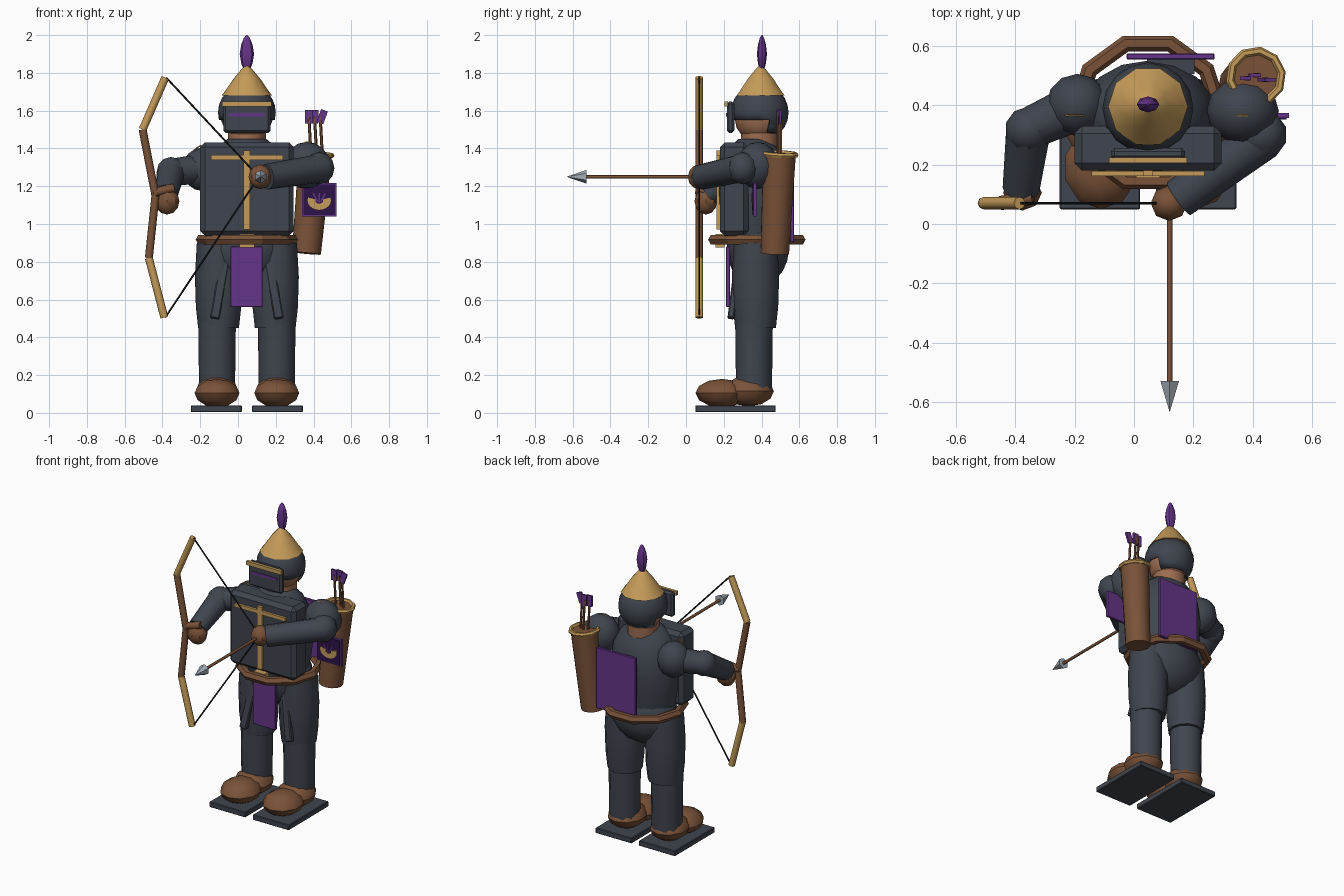
import bpy, bmesh, math
from mathutils import Vector, Matrix, Euler

if "Cube" in bpy.data.objects:
    bpy.data.objects.remove(bpy.data.objects["Cube"])

CX, CY = 0.047, 0.37  # body axis


def material(name, rgb):
    m = bpy.data.materials.new(name)
    m.diffuse_color = (*rgb, 1)
    m.use_nodes = True
    m.node_tree.nodes["Principled BSDF"].inputs["Base Color"].default_value = m.diffuse_color
    return m


ARMOR = material("dark_slate", (0.05, 0.06, 0.077))
LEATHER = material("leather_brown", (0.195, 0.085, 0.04))
SKIN = material("skin", (0.33, 0.15, 0.08))
GOLD = material("gold", (0.56, 0.33, 0.10))
PURPLE = material("purple", (0.13, 0.035, 0.25))
DEEP = material("deep_purple", (0.026, 0.006, 0.065))
STEEL = material("steel", (0.36, 0.41, 0.46))
STRING = material("string_black", (0.012, 0.014, 0.018))


def finish(bm, name, mat, angle=40):
    bmesh.ops.recalc_face_normals(bm, faces=bm.faces)
    me = bpy.data.meshes.new(name)
    bm.to_mesh(me)
    bm.free()
    me.materials.append(mat)
    ob = bpy.data.objects.new(name, me)
    bpy.context.collection.objects.link(ob)
    if angle:
        bpy.ops.object.select_all(action='DESELECT')
        ob.select_set(True)
        bpy.context.view_layer.objects.active = ob
        bpy.ops.object.shade_smooth_by_angle(angle=math.radians(angle))
    return ob


def ball(name, mat, c, r, seg=12, rings=8, angle=40):
    bm = bmesh.new()
    m = Matrix.Translation(c) @ Matrix.Diagonal((*r, 1))
    bmesh.ops.create_uvsphere(bm, u_segments=seg, v_segments=rings, radius=1, matrix=m)
    return finish(bm, name, mat, angle)


def rod(name, mat, a, b, r1, r2=None, n=12, caps=True):
    a, b = Vector(a), Vector(b)
    bm = bmesh.new()
    m = Matrix.Translation((a + b) / 2) @ (b - a).to_track_quat('Z', 'Y').to_matrix().to_4x4()
    bmesh.ops.create_cone(bm, cap_ends=caps, segments=n, radius1=r1,
                          radius2=r1 if r2 is None else r2, depth=(b - a).length, matrix=m)
    return finish(bm, name, mat, 50)


def box(name, mat, c, size, rot=(0, 0, 0), bevel=0):
    bm = bmesh.new()
    m = Matrix.Translation(c) @ Euler(rot).to_matrix().to_4x4() @ Matrix.Diagonal((*size, 1))
    bmesh.ops.create_cube(bm, size=1, matrix=m)
    if bevel:
        bmesh.ops.bevel(bm, geom=bm.edges[:], offset=bevel, segments=1, affect='EDGES')
    return finish(bm, name, mat, 0)


def lathe(name, mat, profile, c, scale=(1, 1), n=12, angle=40):
    """Spin (radius, z) points around the vertical axis through c."""
    bm = bmesh.new()
    rows = [[bm.verts.new((c[0] + r * scale[0] * math.cos(2 * math.pi * i / n),
                           c[1] + r * scale[1] * math.sin(2 * math.pi * i / n), z))
             for i in range(n)] for r, z in profile]
    for lo, hi in zip(rows, rows[1:]):
        for i in range(n):
            j = (i + 1) % n
            bm.faces.new((lo[i], lo[j], hi[j], hi[i]))
    bm.faces.new(rows[0])
    bm.faces.new(rows[-1])
    return finish(bm, name, mat, angle)


def ring(name, mat, c, R, r, n=12, k=6, normal=(0, 0, 1), scale=(1, 1)):
    m = Matrix.Translation(c) @ Vector(normal).to_track_quat('Z', 'Y').to_matrix().to_4x4()
    bm = bmesh.new()
    rows = []
    for i in range(n):
        a = 2 * math.pi * i / n
        rows.append([bm.verts.new(m @ Vector((
            (R + r * math.cos(b)) * math.cos(a) * scale[0],
            (R + r * math.cos(b)) * math.sin(a) * scale[1], r * math.sin(b))))
            for b in [2 * math.pi * j / k for j in range(k)]])
    for i in range(n):
        p, q = rows[i], rows[(i + 1) % n]
        for j in range(k):
            bm.faces.new((p[j], q[j], q[(j + 1) % k], p[(j + 1) % k]))
    return finish(bm, name, mat, 30)


# Legs, mirrored about the body axis
for side, s in (("right", -1), ("left", 1)):
    x = CX + s * 0.158
    box(side + "_sole", ARMOR, (CX + s * 0.162, 0.262, 0.022), (0.27, 0.425, 0.036), bevel=0.004)
    ball(side + "_boot_toe", LEATHER, (x, 0.19, 0.105), (0.125, 0.14, 0.075), 10, 6)
    ball(side + "_boot_heel", LEATHER, (x, 0.33, 0.115), (0.118, 0.135, 0.08), 10, 6)
    rod(side + "_shin", ARMOR, (x, 0.36, 0.11), (x, 0.36, 0.5), 0.095, 0.1)
    lathe(side + "_thigh", ARMOR, [(0.108, 0.45), (0.12, 0.56), (0.125, 0.72), (0.115, 0.9)],
          (x - s * 0.008, 0.368))
    box(side + "_tasset", ARMOR, (CX + s * 0.135, 0.262, 0.70), (0.05, 0.035, 0.41),
        (math.radians(-7), -s * math.radians(10), 0), 0.006)

# Pelvis, belt and loin cloth
ball("pelvis", ARMOR, (CX, 0.38, 0.87), (0.225, 0.165, 0.2), 14, 10)
ring("belt", LEATHER, (CX, CY + 0.005, 0.917), 0.243, 0.028, n=10)
box("buckle", GOLD, (CX, 0.18, 0.912), (0.08, 0.05, 0.072))
box("loin_cloth", PURPLE, (CX - 0.002, 0.223, 0.72), (0.17, 0.022, 0.32), bevel=0.003)

# Torso and breastplate with a gold cross
lathe("torso", ARMOR, [(0.19, 0.9), (0.215, 1.05), (0.225, 1.18), (0.205, 1.31), (0.16, 1.4),
                       (0.1, 1.45)], (CX, CY - 0.01), (1.03, 0.84), 16)
box("breastplate", ARMOR, (CX, 0.255, 1.185), (0.495, 0.15, 0.495), bevel=0.025)
box("cross_upright", GOLD, (CX, 0.172, 1.18), (0.034, 0.02, 0.42))
box("cross_bar", GOLD, (CX, 0.17, 1.352), (0.38, 0.016, 0.024))
box("cape", PURPLE, (0.123, 0.563, 1.11), (0.295, 0.02, 0.41), bevel=0.003)
box("cape_backing", ARMOR, (0.123, 0.53, 1.15), (0.16, 0.05, 0.12))

# Head, helmet open at the face, visor, spire and plume
HY = 0.39
rod("neck", SKIN, (CX, HY, 1.38), (CX, HY, 1.52), 0.1)
ball("head", SKIN, (CX, HY, 1.56), (0.128, 0.133, 0.13))
bm = bmesh.new()
bmesh.ops.create_uvsphere(bm, u_segments=16, v_segments=12, radius=0.153,
                          matrix=Matrix.Translation((CX, HY, 1.59)))
cut = [f for f in bm.faces if f.calc_center_median().z < 1.485 or
       (f.calc_center_median().z < 1.57 and f.calc_center_median().y < HY + 0.03)]
bmesh.ops.delete(bm, geom=cut, context='FACES')
helmet = finish(bm, "helmet", ARMOR)
shell = helmet.modifiers.new("shell", 'SOLIDIFY')
shell.thickness = 0.012
box("visor", ARMOR, (CX, 0.236, 1.565), (0.25, 0.04, 0.165), bevel=0.012)
box("visor_slit", PURPLE, (CX, 0.2145, 1.578), (0.185, 0.008, 0.018))
box("visor_trim", GOLD, (CX, 0.214, 1.635), (0.262, 0.018, 0.026))
lathe("spire", GOLD, [(0.134, 1.68), (0.118, 1.70), (0.07, 1.77), (0.028, 1.82), (0.005, 1.84)],
      (CX, HY + 0.005), n=10, angle=30)
lathe("plume", PURPLE, [(0.014, 1.81), (0.03, 1.85), (0.038, 1.9), (0.03, 1.95), (0.016, 1.985),
                        (0.004, 2.0)], (CX, 0.402), (1, 0.7), 8)

# Bow arm
ball("bow_shoulder", ARMOR, (-0.19, 0.40, 1.29), (0.105, 0.105, 0.115))
ring("bow_shoulder_trim", GOLD, (-0.198, 0.365, 1.31), 0.105, 0.004, normal=(0, 1, 0), scale=(0.45, 1))
rod("bow_upper_arm", ARMOR, (-0.2, 0.39, 1.29), (-0.355, 0.32, 1.275), 0.08, 0.07)
ball("bow_elbow", ARMOR, (-0.355, 0.315, 1.275), (0.08, 0.08, 0.08), 10, 6)
rod("bow_forearm", ARMOR, (-0.355, 0.315, 1.275), (-0.38, 0.115, 1.155), 0.075, 0.062)
ball("bow_hand", LEATHER, (-0.375, 0.105, 1.12), (0.065, 0.06, 0.07), 8, 6)
rod("bow_thumb", LEATHER, (-0.45, 0.07, 1.165), (-0.34, 0.09, 1.19), 0.024, n=8)

# Draw arm
ball("draw_shoulder", ARMOR, (0.365, 0.38, 1.31), (0.122, 0.11, 0.125))
ring("draw_shoulder_trim", GOLD, (0.365, 0.365, 1.31), 0.124, 0.004, normal=(0, 1, 0), scale=(0.7, 1))
ball("draw_elbow", ARMOR, (0.43, 0.30, 1.295), (0.085, 0.085, 0.085), 10, 6)
rod("draw_forearm", ARMOR, (0.435, 0.29, 1.295), (0.15, 0.085, 1.25), 0.075, 0.068)
ball("draw_hand", LEATHER, (0.118, 0.07, 1.25), (0.062, 0.06, 0.065), 8, 6)

# Bow: gold tips, leather-wrapped middle, drawn string
BOW = [(-0.385, 1.775), (-0.505, 1.5), (-0.437, 1.15), (-0.472, 0.82), (-0.39, 0.505)]
for i, (p, q) in enumerate(zip(BOW, BOW[1:])):
    tip = i in (0, 3)
    rod(f"bow_limb_{i}", GOLD if tip else LEATHER, (p[0], 0.07, p[1]), (q[0], 0.07, q[1]),
        0.021, n=8)
for i, p in enumerate((BOW[0], BOW[-1])):
    rod(f"bow_string_{i}", STRING, (p[0] + 0.005, 0.07, p[1]), (0.11, 0.07, 1.25), 0.005, n=6)

# Nocked arrow
rod("arrow_shaft", LEATHER, (0.12, 0.08, 1.25), (0.12, -0.54, 1.25), 0.009, n=8)
rod("arrow_head", STEEL, (0.12, -0.528, 1.25), (0.12, -0.63, 1.25), 0.036, 0.001, n=6)

# Quiver, rim and spare arrows
low, top = Vector((0.362, 0.47, 0.845)), Vector((0.41, 0.495, 1.37))
rod("quiver", LEATHER, low, top, 0.077, 0.088, 14)
ring("quiver_rim", GOLD, top, 0.088, 0.014, n=10, normal=top - low)
for i, (x, y, tilt) in enumerate(((0.375, 0.49, 0.0), (0.405, 0.5, 0.05), (0.435, 0.485, 0.35))):
    rod(f"spare_shaft_{i}", LEATHER, (x + 0.015, y, 1.3), (x, y, 1.57), 0.008, n=6)
    box(f"spare_fletching_{i}", PURPLE, (x + tilt * 0.03, y, 1.568), (0.038, 0.012, 0.072), (0, tilt, 0))

# Arm banner with a gold fan badge
box("banner", PURPLE, (0.43, 0.365, 1.128), (0.182, 0.016, 0.178))
box("banner_face", DEEP, (0.43, 0.355, 1.128), (0.165, 0.008, 0.162))
bm = bmesh.new()
outline = [(0.062 * math.cos(a), 0.05 * math.sin(a)) for a in
           [math.pi * (0.9 + 1.2 * i / 12) for i in range(13)]]
outline += [(0.022 * math.cos(a), 0.018 * math.sin(a)) for a in
            [math.pi * (2.1 - 1.2 * i / 6) for i in range(7)]]
bm.faces.new([bm.verts.new((0.43 + x, 0.3485, 1.125 + z)) for x, z in outline])
badge = finish(bm, "banner_badge", GOLD, 0)
badge.modifiers.new("plate", 'SOLIDIFY').thickness = 0.004
for s in (-1, 0, 1):
    box(f"badge_ray_{s + 1}", PURPLE, (0.43 + s * 0.02, 0.349, 1.14), (0.009, 0.006, 0.05),
        (0, s * 0.5, 0))
